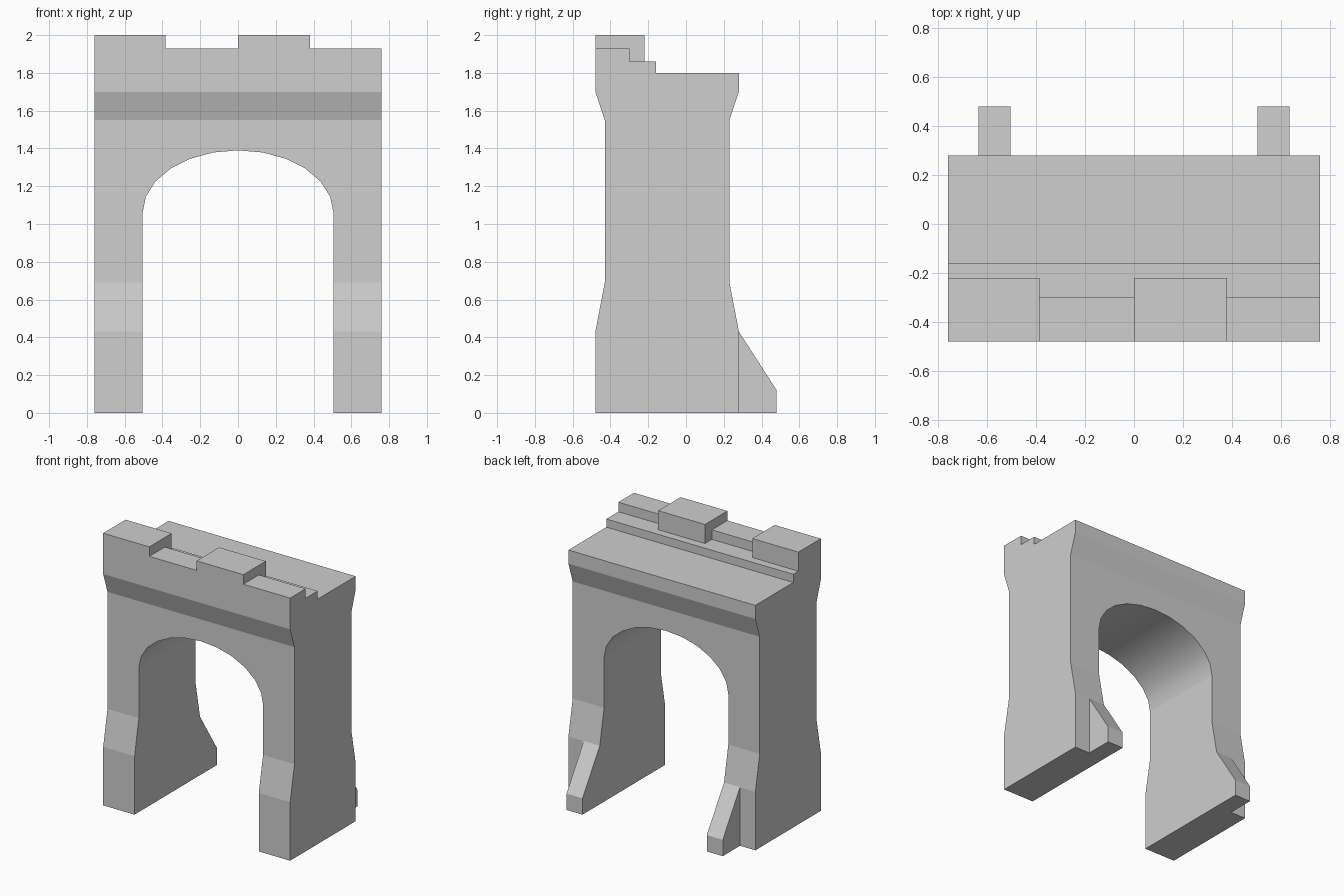
import bpy, bmesh
from math import sin, cos, pi
from mathutils import Vector

cube = bpy.data.objects.get("Cube")
if cube:
    bpy.data.objects.remove(cube, do_unlink=True)

stone = bpy.data.materials.new("grey stone")
stone.use_nodes = True
GREY = (0.62, 0.62, 0.62, 1)
stone.diffuse_color = GREY
stone.node_tree.nodes["Principled BSDF"].inputs["Base Color"].default_value = GREY


def extrude(name, points, offset):
    """Solid made by pushing a closed profile of 3D points along offset."""
    bm = bmesh.new()
    face = bm.faces.new([bm.verts.new(p) for p in points])
    moved = bmesh.ops.extrude_face_region(bm, geom=[face])["geom"]
    verts = [v for v in moved if isinstance(v, bmesh.types.BMVert)]
    bmesh.ops.translate(bm, verts=verts, vec=Vector(offset))
    bmesh.ops.recalc_face_normals(bm, faces=bm.faces)
    mesh = bpy.data.meshes.new(name)
    bm.to_mesh(mesh)
    bm.free()
    mesh.materials.append(stone)
    obj = bpy.data.objects.new(name, mesh)
    bpy.context.collection.objects.link(obj)
    return obj


def along_x(name, profile, x0, x1):
    return extrude(name, [(x0, y, z) for y, z in profile], (x1 - x0, 0, 0))


HALF, INNER, SPRING, RISE = 0.76, 0.505, 1.06, 0.33

# Gate body: side profile with flared foot, flared head and stepped parapet
front = [(-0.48, 0), (-0.48, 0.43), (-0.43, 0.69), (-0.43, 1.55), (-0.48, 1.70)]
steps = [(-0.48, 1.93), (-0.30, 1.93), (-0.30, 1.86), (-0.16, 1.86), (-0.16, 1.80), (0.28, 1.80)]
back = [(-y - 0.20, z) for y, z in reversed(front)]
body = along_x("gate_body", front + steps + back, -HALF, HALF)

# Arched passage cut through the body
arch = [(INNER * cos(i * pi / 12), -1, SPRING + RISE * sin(i * pi / 12)) for i in range(13)]
cutter = extrude("passage_cutter", [(-INNER, -1, -1), (INNER, -1, -1)] + arch, (0, 2, 0))
cutter.hide_render = True
cut = body.modifiers.new("passage", "BOOLEAN")
cut.operation = "DIFFERENCE"
cut.solver = "EXACT"
cut.object = cutter
bpy.context.view_layer.objects.active = body
bpy.ops.object.modifier_apply(modifier=cut.name)
bpy.data.objects.remove(cutter, do_unlink=True)

# Smooth only the curved vault
for face in body.data.polygons:
    n, c = face.normal, face.center
    face.use_smooth = abs(n.y) < 0.01 and n.z < -0.1 and c.z > SPRING

# Merlons, stepped over the parapet
merlon = [(-0.48, 1.93), (-0.30, 1.93), (-0.30, 1.86), (-0.22, 1.86), (-0.22, 2), (-0.48, 2)]
along_x("right_merlon", merlon, -HALF, -0.385)
along_x("left_merlon", merlon, 0, 0.38)

# Sloped buttresses behind each leg, flush with the passage walls
buttress = [(0.28, 0), (0.48, 0), (0.48, 0.12), (0.28, 0.43)]
for side, s in (("left", 1), ("right", -1)):
    along_x(side + "_buttress", buttress, s * INNER, s * 0.635)
